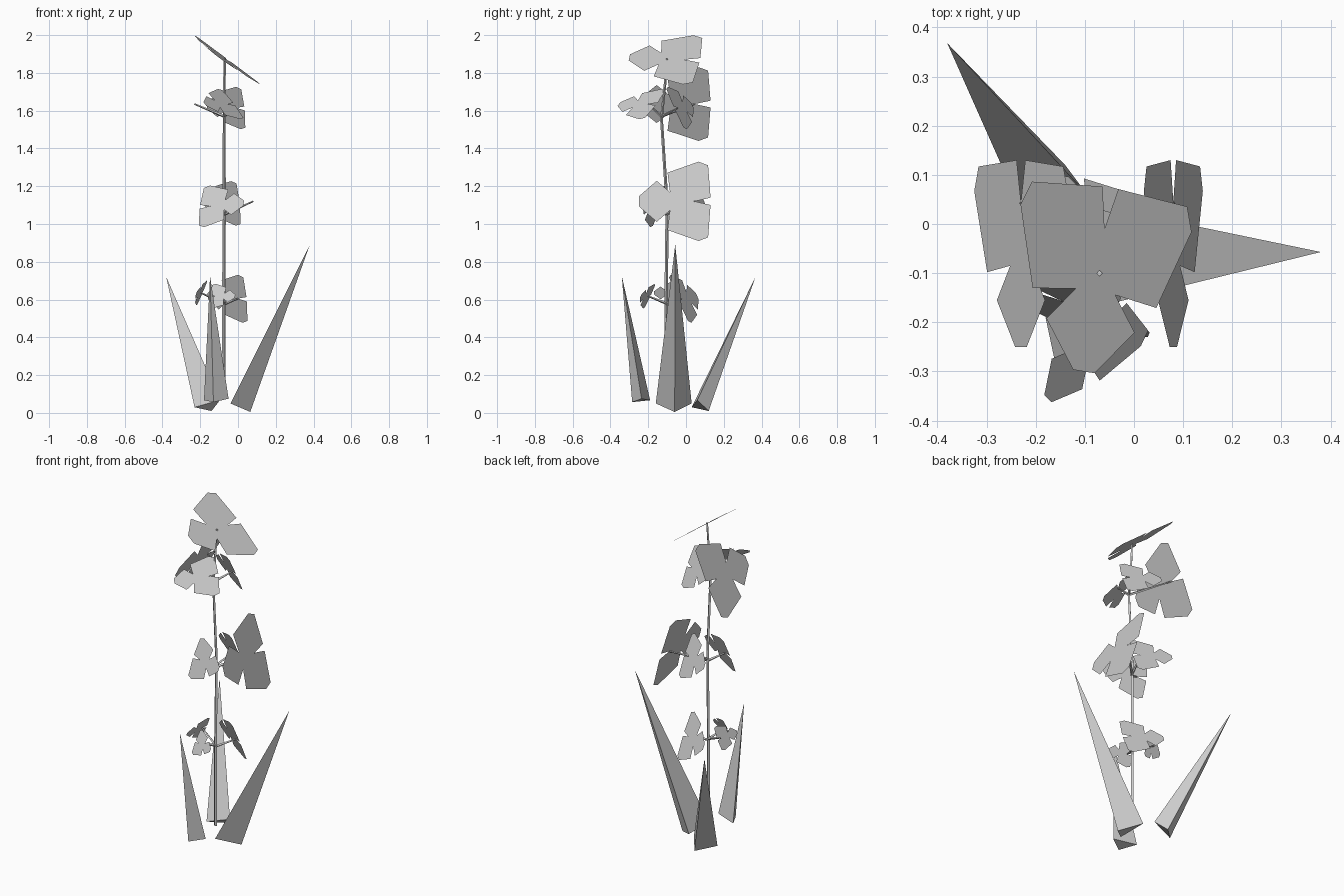
import bpy
from mathutils import Vector

if "Cube" in bpy.data.objects:
    bpy.data.objects.remove(bpy.data.objects["Cube"])


def make(name, verts, faces):
    me = bpy.data.meshes.new(name)
    me.from_pydata([tuple(v) for v in verts], [], faces)
    me.update()
    ob = bpy.data.objects.new(name, me)
    bpy.context.collection.objects.link(ob)
    return ob


def tube(name, pts, r0, r1):
    # tapered low-poly tube through points
    cu = bpy.data.curves.new(name, 'CURVE')
    cu.dimensions = '3D'
    cu.bevel_depth = 1.0
    cu.bevel_resolution = 0
    cu.use_fill_caps = True
    sp = cu.splines.new('POLY')
    sp.points.add(len(pts) - 1)
    for i, p in enumerate(pts):
        sp.points[i].co = (*p, 1)
        sp.points[i].radius = r0 + (r1 - r0) * i / (len(pts) - 1)
    sp.use_smooth = False
    ob = bpy.data.objects.new(name, cu)
    bpy.context.collection.objects.link(ob)
    return ob


# half outline of the three-lobed leaf (width, length)
HALF = [(.02, -.085), (.197, -.072), (.217, -.022), (.157, .143),
        (.05, .13), (.112, .20), (.027, .295)]


def leaf(name, joint, tip, side):
    # joint: petiole end, tip: vector to the end lobe, side: vector to a side lobe
    j, v, u = Vector(joint), Vector(tip) / .295, Vector(side) / .217
    outline = [(0, 0)] + HALF + [(-a, b) for a, b in reversed(HALF)]
    make(name, [j + u * a + v * b for a, b in outline], [range(len(outline))])


# ground blades: three-sided spikes
BLADES = [
    ((.38, -.057, .89), (.065, -.06, .005), (-.04, .03, .05), (-.04, -.16, .05)),
    ((-.38, .368, .72), (-.23, .03, .03), (-.14, .12, .01), (-.095, .06, .068)),
    ((-.148, -.34, .725), (-.13, -.285, .057), (-.05, -.235, .075), (-.18, -.19, .067)),
]
for i, b in enumerate(BLADES):
    make(f"blade_{i + 1}", b, [(0, 1, 2), (0, 2, 3), (0, 3, 1), (1, 3, 2)])

# stem
tube("stem", [(-.075, -.105, .1), (-.075, -.105, .6), (-.073, -.10, 1.1),
              (-.073, -.13, 1.56), (-.072, -.11, 1.75), (-.07, -.10, 1.875)],
     .01, .006)

# leaves: name, height on stem, joint, tip vector, side vector
LEAVES = [
    ("low_back_leaf", .575, (.0, -.02, .605), (-.16, .08, .012), (-.012, -.055, .127)),
    ("low_front_leaf", .58, (-.12, -.20, .618), (.105, -.04, 0), (.01, .03, .065)),
    ("low_left_leaf", .58, (-.195, -.06, .635), (-.025, -.11, 0), (.028, 0, .065)),
    ("mid_right_leaf", 1.05, (.08, .045, 1.12), (0, -.295, 0), (-.06, 0, .21)),
    ("mid_back_leaf", 1.06, (-.035, .02, 1.11), (-.155, .075, .012), (-.012, -.05, .118)),
    ("mid_front_leaf", 1.05, (-.15, -.155, 1.095), (.18, -.07, .015), (.015, .04, .11)),
    ("high_left_leaf", 1.57, (-.23, .045, 1.635), (0, -.295, 0), (.095, 0, .195)),
    ("high_back_leaf", 1.57, (-.01, -.04, 1.615), (-.155, .075, .012), (-.012, -.05, .112)),
    ("high_front_leaf", 1.57, (-.055, -.2, 1.635), (-.12, -.155, 0), (.06, -.06, -.08)),
]
for name, z, joint, tip, side in LEAVES:
    leaf(name, joint, tip, side)
    y = -.105 if z < 1.5 else -.13
    tube(name + "_stalk", [(-.074, y, z), joint], .008, .004)

# crown leaf
leaf("crown_leaf", (-.06, -.01, 1.87), (-.042, -.29, .012), (.174, -.028, -.13))
